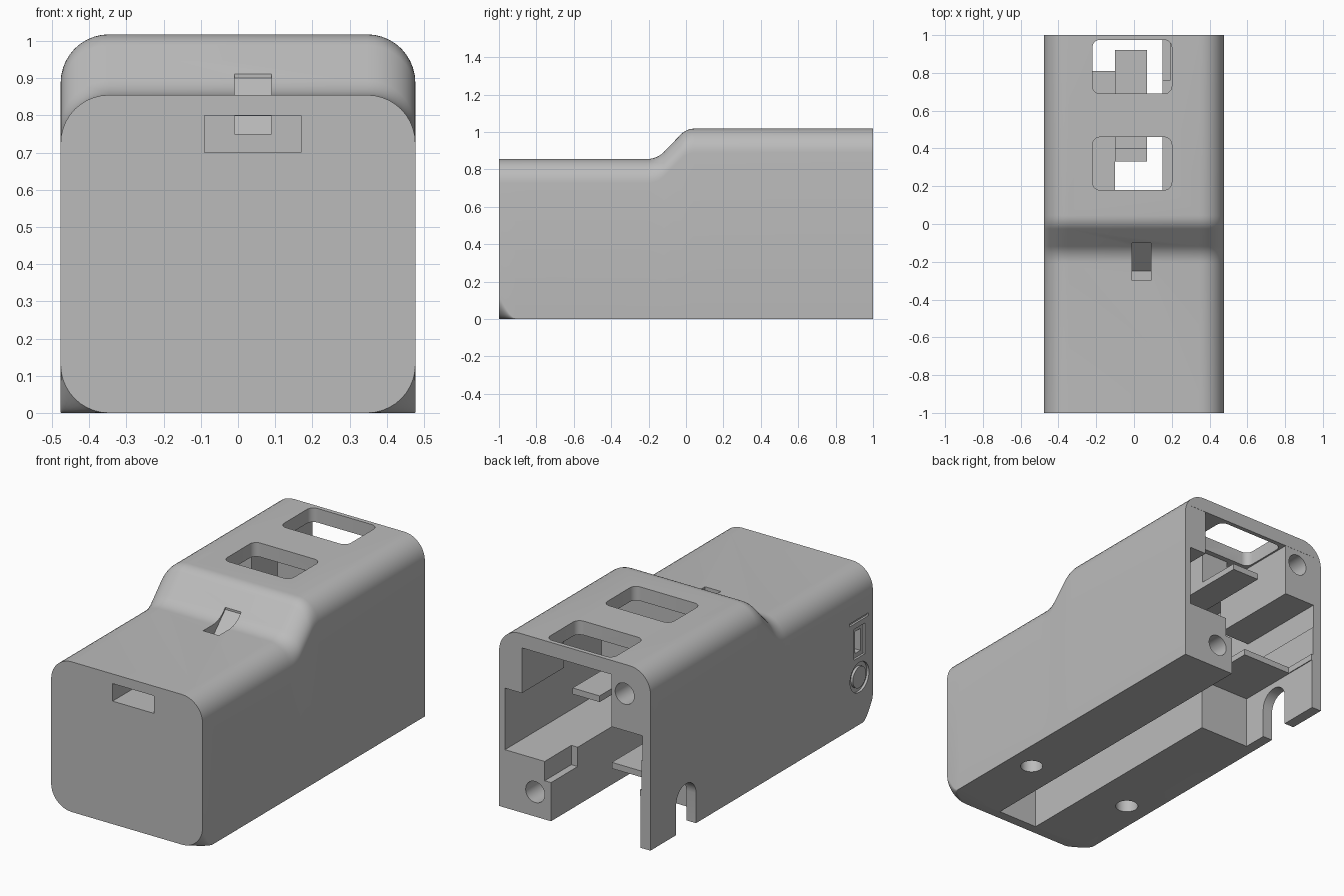
import bpy, bmesh, math

cube = bpy.data.objects.get("Cube")
if cube:
    bpy.data.objects.remove(cube, do_unlink=True)

grey = bpy.data.materials.new("plain grey")
grey.use_nodes = True
COLOR = (0.5, 0.5, 0.5, 1)
grey.diffuse_color = COLOR
grey.node_tree.nodes["Principled BSDF"].inputs["Base Color"].default_value = COLOR
W, R = 0.477, 0.13


def finish(name, bm):
    bmesh.ops.recalc_face_normals(bm, faces=bm.faces)
    mesh = bpy.data.meshes.new(name)
    bm.to_mesh(mesh)
    bm.free()
    mesh.materials.append(grey)
    ob = bpy.data.objects.new(name, mesh)
    bpy.context.collection.objects.link(ob)
    return ob


def loft(name, rings):
    """Skin a list of equal closed rings and cap both ends."""
    bm = bmesh.new()
    loops = [[bm.verts.new(p) for p in ring] for ring in rings]
    n = len(loops[0])
    for a, b in zip(loops, loops[1:]):
        for i in range(n):
            j = (i + 1) % n
            bm.faces.new((a[i], a[j], b[j], b[i]))
    bm.faces.new(loops[0])
    bm.faces.new(loops[-1])
    return finish(name, bm)


def box(name, x, y, z):
    return loft(name, [[(x[0], y[0], h), (x[1], y[0], h), (x[1], y[1], h), (x[0], y[1], h)] for h in z])


def rounded(x, z, radii, steps=10):
    """Rounded rectangle as 2D points; radii run from bottom right, anticlockwise."""
    pts = []
    corners = [(x[1], z[0], -1, 1), (x[1], z[1], -1, -1), (x[0], z[1], 1, -1), (x[0], z[0], 1, 1)]
    for k, (cx, cz, sx, sz) in enumerate(corners):
        r = radii[k]
        for i in range(steps + 1):
            a = math.pi / 2 * (k - 1 + i / steps)
            pts.append((cx + sx * r + r * math.cos(a), cz + sz * r + r * math.sin(a)))
    return pts


def cylinder(axis, center, r, length, n=32):
    """Cylinder cutter along one axis, starting at center."""
    rings = []
    for d in (0, length):
        ring = []
        for i in range(n):
            a = 2 * math.pi * i / n
            p = [r * math.cos(a), r * math.sin(a)]
            p.insert(axis, d)
            ring.append([c + q for c, q in zip(center, p)])
        rings.append(ring)
    return loft("cutter", rings)


def combine(target, tools, mode="DIFFERENCE"):
    bpy.context.view_layer.objects.active = target
    for tool in tools:
        mod = target.modifiers.new("combine", "BOOLEAN")
        mod.operation, mod.solver, mod.object = mode, "EXACT", tool
        bpy.ops.object.modifier_apply(modifier=mod.name)
        bpy.data.objects.remove(tool, do_unlink=True)


def cut(target, *boxes):
    combine(target, [box("cutter", *b) for b in boxes])


# Outer body: rounded section carried along the stepped roof line
stations = []
for i in range(9):
    t = i / 8
    stations.append((-1 + 0.1 * t, 0.855, max(0.0015, R * (1 - math.sin(t * math.pi / 2)))))
for i in range(7):
    a = math.pi / 4 * i / 6
    stations.append((-0.21 + 0.13 * math.sin(a), 0.855 + 0.13 * (1 - math.cos(a)), 0.0015))
for i in range(6, -1, -1):
    a = math.pi / 4 * i / 6
    stations.append((0.045 - 0.1 * math.sin(a), 1.018 - 0.1 * (1 - math.cos(a)), 0.0015))
stations.append((1, 1.018, 0.0015))
body = loft("housing", [[(px, y, pz) for px, pz in rounded((-W, W), (0, top), (rb, R, R, rb))]
                        for y, top, rb in stations])

# Chambers, underside slot and the rear pocket below the shelf
cut(body,
    ((-0.42, 0.44), (-0.94, 1.05), (0.33, 0.77)),
    ((-0.425, 0.435), (0.03, 1.06), (0.5, 0.938)),
    ((-0.1, 0.15), (-0.945, 1.07), (-0.1, 0.4)),
    ((-0.415, -0.05), (0.45, 1.08), (-0.12, 0.295)),
    ((-0.41, -0.04), (0.81, 1.09), (-0.13, 0.41)),
    ((0.1, 0.19), (0.76, 1.1), (0.22, 0.42)))

# Internal mounts, latch guide and catch bar
mounts = [
    ((-0.45, -0.23), (0.45, 0.999), (0.64, 0.948)),
    ((0.334, 0.455), (0.62, 0.999), (0.68, 0.948)),
    ((-0.14, 0.22), (-0.96, -0.04), (0.65, 0.8)),
    ((-0.1, 0.07), (0.33, 0.92), (0.715, 0.75)),
    ((-0.1, 0.07), (0.5, 0.66), (0.74, 0.96))]
combine(body, [box("mount", *m) for m in mounts], "UNION")

# Two roof windows
for y in ((0.18, 0.46), (0.69, 0.975)):
    outline = rounded((-0.22, 0.2), y, [0.04] * 4, 6)
    combine(body, [loft("cutter", [[(px, py, h) for px, py in outline] for h in (0.89, 1.2)])])
cut(body, ((-0.099, 0.069), (0.4, 0.461), (0.73, 0.8)))

# Front slot, and the latch channel ending in a ramp through the roof
cut(body, ((-0.09, 0.17), (-1.1, -0.8), (0.7, 0.8)),
    ((-0.01, 0.09), (-0.85, -0.29), (0.75, 0.799)))
ramp = [(-0.3, 0.75), (-0.25, 0.75), (-0.1, 0.9), (-0.1, 1.1), (-0.3, 1.1)]
combine(body, [loft("cutter", [[(x, y, z) for y, z in ramp] for x in (-0.01, 0.09)])])

# Cable arch in the rear side wall
cut(body, ((-0.6, -0.3), (0.59, 0.77), (-0.1, 0.17)))
combine(body, [cylinder(0, (-0.6, 0.68, 0.17), 0.09, 0.3)])

# Screw holes at the rear and in the underside
holes = [cylinder(1, (-0.313, 0.7, 0.85), 0.06, 0.5), cylinder(1, (0.25, 0.7, 0.14), 0.06, 0.5)]
holes += [cylinder(2, (x, -0.46, -0.1), 0.06, 0.6) for x in (-0.335, 0.335)]
combine(body, holes)

# Side details: dash, switch recess and ring groove
cut(body, ((-0.6, -0.465), (-0.96, -0.79), (0.59, 0.606)),
    ((-0.6, -0.465), (-0.93, -0.83), (0.385, 0.56)),
    ((-0.6, -0.4), (-0.905, -0.855), (0.41, 0.535)))
ring = cylinder(0, (-0.6, -0.88, 0.27), 0.085, 0.137)
combine(ring, [cylinder(0, (-0.7, -0.88, 0.27), 0.06, 0.5)])
combine(body, [ring])

bpy.ops.object.select_all(action="DESELECT")
body.select_set(True)
bpy.context.view_layer.objects.active = body
bpy.ops.object.shade_smooth_by_angle(angle=math.radians(30))
